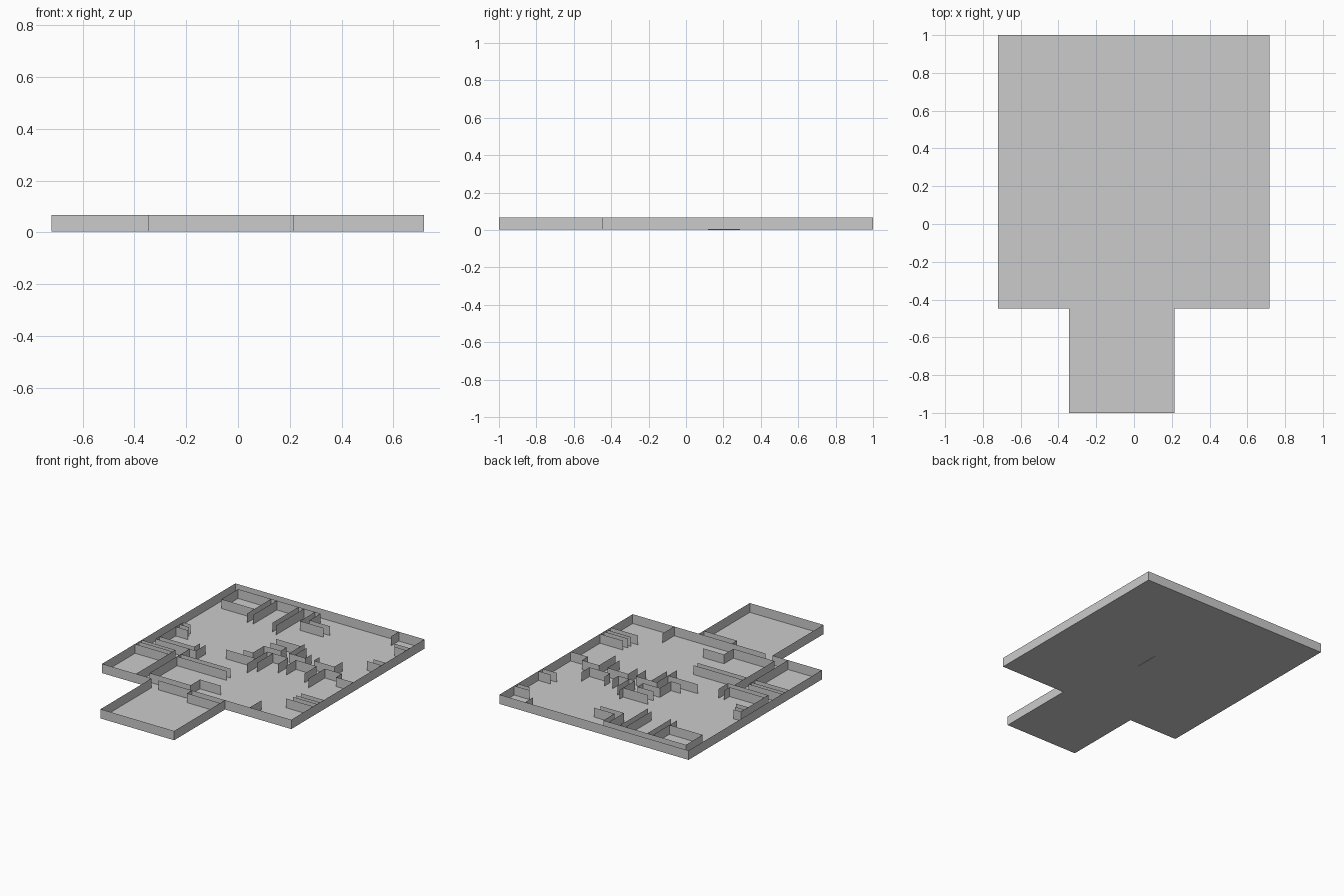
import bpy

FLOOR, TOP = 0.003, 0.067


def make_object(name, verts, faces):
    mesh = bpy.data.meshes.new(name)
    mesh.from_pydata(verts, [], faces)
    mesh.update()
    obj = bpy.data.objects.new(name, mesh)
    bpy.context.collection.objects.link(obj)
    return obj


def walls(name, paths, bottom=FLOOR):
    """Raise thin sheet walls along plan paths of x, y points."""
    verts, faces = [], []
    for path in paths:
        for i, (x, y) in enumerate(path):
            n = len(verts)
            verts += [(x, y, bottom), (x, y, TOP)]
            if i:
                faces.append((n - 2, n, n + 1, n - 1))
    make_object(name, verts, faces)


def across(y, x0, x1):
    return [(x0, y), (x1, y)]


def along(x, y0, y1):
    return [(x, y0), (x, y1)]


L, R, B, S = -0.72, 0.718, 1.0, -0.447   # main hall limits
AL, AR = -0.345, 0.215                   # annex limits
outline = [(L, S), (AL, S), (AL, -1), (AR, -1), (AR, S), (R, S), (R, B), (L, B)]

# Floor slab and outer shell
make_object("floor", [(x, y, FLOOR) for x, y in outline], [tuple(range(8))])
walls("outer_walls", [outline + outline[:1]])

# Front annex: doorway wall and shallow closet
walls("annex_walls", [
    across(S, -0.293, AR),
    [(-0.037, S), (-0.037, -0.5), (AR, -0.5)]])

# Back left rooms
BY = 0.94
walls("back_left_rooms", [
    [(-0.406, 0.76), (-0.658, 0.76), (-0.658, BY), (-0.03, BY),
     (-0.03, 0.82), (0.127, 0.82)],
    along(-0.406, 0.68, BY), along(-0.363, 0.683, BY),
    along(-0.198, 0.66, BY), along(-0.156, 0.635, BY),
    [(-0.072, BY), (-0.072, 0.777), (0.105, 0.777)]])

# Short stubs on the right, back and front outer walls
right_stubs = [(0.84, 0.6), (0.803, 0.628), (0.577, 0.628), (0.533, 0.606),
               (-0.092, 0.543), (-0.135, 0.537), (-0.165, 0.532), (-0.208, 0.511)]
walls("wall_stubs", [across(y, x, R) for y, x in right_stubs]
      + [along(0.523, 0.917, B), along(0.402, -0.318, S)])

# Central corridor, back side
walls("corridor_back_walls", [
    across(0.475, -0.045, 0.145), along(0.145, 0.348, 0.517),
    along(0.188, 0.348, 0.475),
    [(0.145, 0.348), (0.27, 0.348), (0.27, 0.411)],
    [(-0.04, 0.411), (0.082, 0.411), (0.082, 0.348), (-0.045, 0.348),
     (-0.045, 0.227), (-0.118, 0.227)],
    [(0.333, 0.411), (0.333, 0.348), (0.49, 0.348), (0.49, 0.435)]])

# Central corridor, front side
walls("corridor_front_walls", [
    across(0.168, -0.208, 0.019), along(0.019, 0.07, 0.29),
    [(0.019, 0.29), (0.178, 0.29), (0.178, 0.18)],
    [(0.237, 0.19), (0.237, 0.29), (0.395, 0.29), (0.395, 0.16)],
    [(0.458, 0.11), (0.458, 0.29), (0.587, 0.29), (0.587, 0.227), (R, 0.227)]])
walls("corridor_deep_wall", [along(0.062, 0.117, 0.29)], 0.0)

# Left room with shelves
LX = -0.658
walls("left_room", [
    [(-0.6, 0.343), (LX, 0.343), (LX, 0.046), (-0.352, 0.046), (-0.352, 0.148)],
    across(0.306, LX, -0.585), across(0.264, LX, -0.564),
    [(LX, 0.088), (-0.394, 0.088), (-0.394, 0.148)]])

# Front left rooms and parallel partitions
HX, PX = -0.463, -0.4
walls("front_left_rooms", [
    [(L, -0.018), (HX, -0.018), (HX, S)],
    [(PX, 0.046), (PX, -0.388), (-0.088, -0.388), (-0.088, -0.287), (0.07, -0.287)]]
    + [across(y, a, b) for y in (-0.048, -0.09) for a, b in ((L, HX), (PX, -0.024))])
